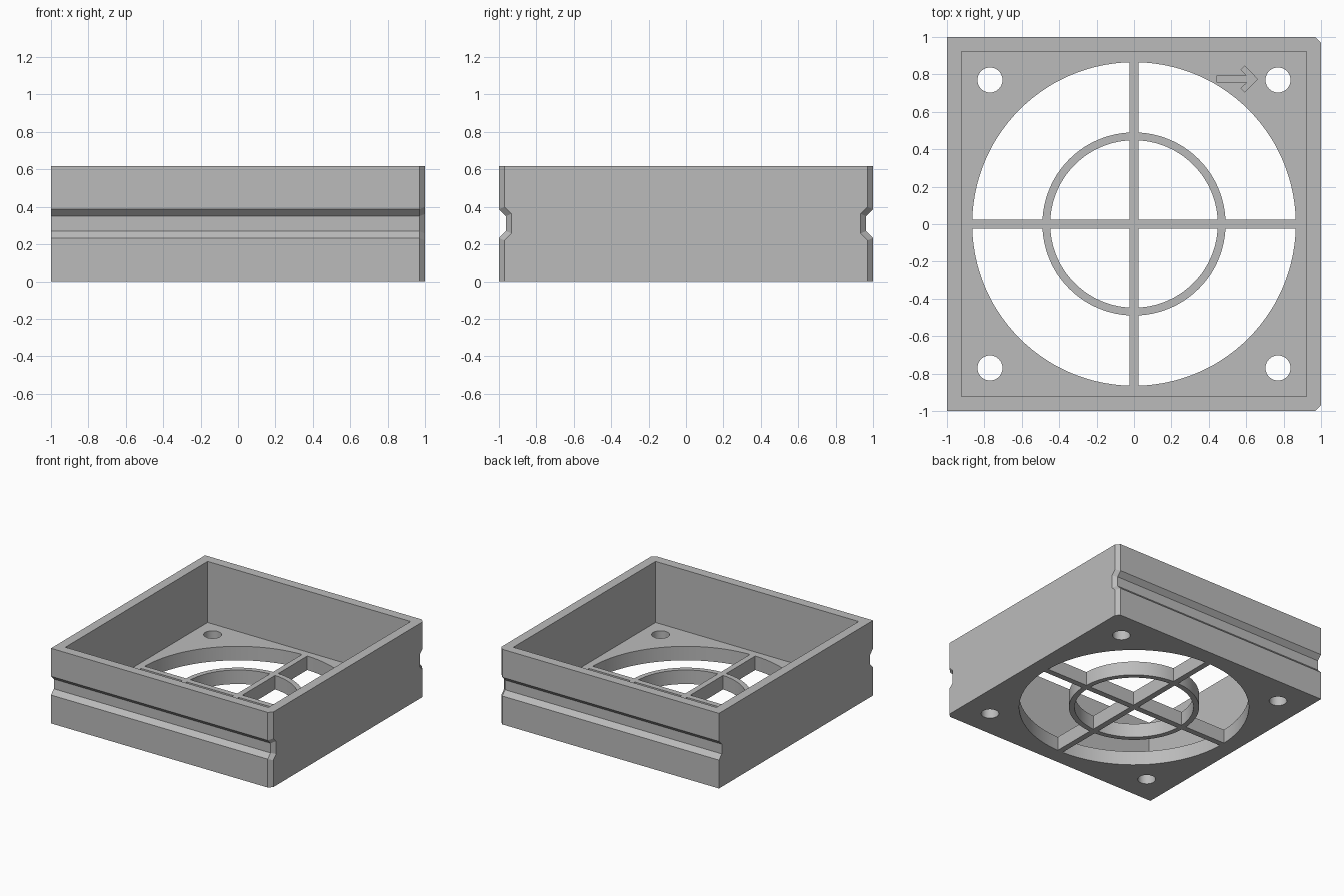
import bpy
import bmesh
from math import asin, cos, sin, pi

HEIGHT, FLOOR, WALL_IN = 0.617, 0.115, 0.923
CHAMFER = 0.03
HOLE_R, RING_OUT, RING_IN, SPOKE = 0.865, 0.49, 0.448, 0.024

if "Cube" in bpy.data.objects:
    bpy.data.objects.remove(bpy.data.objects["Cube"], do_unlink=True)

grey = bpy.data.materials.new("plain grey")
grey.use_nodes = True
colour = (0.5, 0.5, 0.5, 1)
grey.diffuse_color = colour
grey.node_tree.nodes["Principled BSDF"].inputs["Base Color"].default_value = colour


def make_object(name, bm):
    bmesh.ops.recalc_face_normals(bm, faces=bm.faces)
    mesh = bpy.data.meshes.new(name)
    bm.to_mesh(mesh)
    bm.free()
    mesh.materials.append(grey)
    obj = bpy.data.objects.new(name, mesh)
    bpy.context.collection.objects.link(obj)
    return obj


def loft(bm, loops):
    """Bridge equal point loops and cap both ends."""
    rings = [[bm.verts.new(p) for p in loop] for loop in loops]
    n = len(rings[0])
    for a, b in zip(rings, rings[1:]):
        for i in range(n):
            j = (i + 1) % n
            bm.faces.new((a[i], a[j], b[j], b[i]))
    bm.faces.new(rings[0])
    bm.faces.new(rings[-1])


def prism(bm, outline, z0, z1):
    loft(bm, [[(x, y, z) for x, y in outline] for z in (z0, z1)])


def arc(r, a0, a1, steps):
    return [(r * cos(a0 + (a1 - a0) * i / steps), r * sin(a0 + (a1 - a0) * i / steps))
            for i in range(steps + 1)]


def cut(body, name, bm):
    """Subtract the mesh from the body, then discard the cutter."""
    cutter = make_object(name, bm)
    cutter.hide_render = True
    mod = body.modifiers.new(name, 'BOOLEAN')
    mod.operation = 'DIFFERENCE'
    mod.solver = 'EXACT'
    mod.object = cutter
    bpy.context.view_layer.update()
    graph = bpy.context.evaluated_depsgraph_get()
    mesh = bpy.data.meshes.new_from_object(body.evaluated_get(graph))
    body.modifiers.clear()
    body.data = mesh
    bpy.data.objects.remove(cutter, do_unlink=True)


# Outer block: grooved side profile, chamfered along its +x end
def side_profile(inset):
    k = inset * 0.414
    right = [(1, 0), (1, 0.233 - k), (0.963, 0.27 - k),
             (0.963, 0.35 + k), (1, 0.387 + k), (1, HEIGHT)]
    right = [(y - inset, z) for y, z in right]
    return right + [(-y, z) for y, z in reversed(right)]


bm = bmesh.new()
loft(bm, [[(x, y, z) for y, z in side_profile(inset)]
          for x, inset in ((-1, 0), (1 - CHAMFER, 0), (1, CHAMFER))])
frame = make_object("fan_frame", bm)

# Open tray above the floor
bm = bmesh.new()
w = WALL_IN
prism(bm, [(-w, -w), (w, -w), (w, w), (-w, w)], FLOOR, HEIGHT + 0.2)
cut(frame, "tray_cutter", bm)


# Openings that leave the cross spokes, the ring and the screw holes
def arc_between_spokes(r, steps):
    a = asin(SPOKE / r)
    return arc(r, a, pi / 2 - a, steps)


outer = arc_between_spokes(HOLE_R, 28) + arc_between_spokes(RING_OUT, 20)[::-1]
inner = arc_between_spokes(RING_IN, 20) + [(SPOKE, SPOKE)]
screw = [(0.77 + x, 0.77 + y) for x, y in arc(0.067, 0, 2 * pi, 32)[:-1]]
bm = bmesh.new()
for outline in (outer, inner, screw):
    for quarter in range(4):
        prism(bm, outline, -0.1, FLOOR + 0.1)
        outline = [(-y, x) for x, y in outline]
cut(frame, "opening_cutter", bm)

# Shallow direction arrow in the floor
half = [(0.445, 0.018), (0.605, 0.018), (0.572, 0.05), (0.592, 0.07), (0.66, 0)]
arrow = half + [(x, -y) for x, y in reversed(half[:-1])]
bm = bmesh.new()
prism(bm, [(x, y + 0.775) for x, y in arrow], FLOOR - 0.012, FLOOR + 0.1)
cut(frame, "arrow_cutter", bm)

# Smooth round walls, sharp corners
bpy.ops.object.select_all(action='DESELECT')
frame.select_set(True)
bpy.context.view_layer.objects.active = frame
bpy.ops.object.shade_smooth_by_angle()
